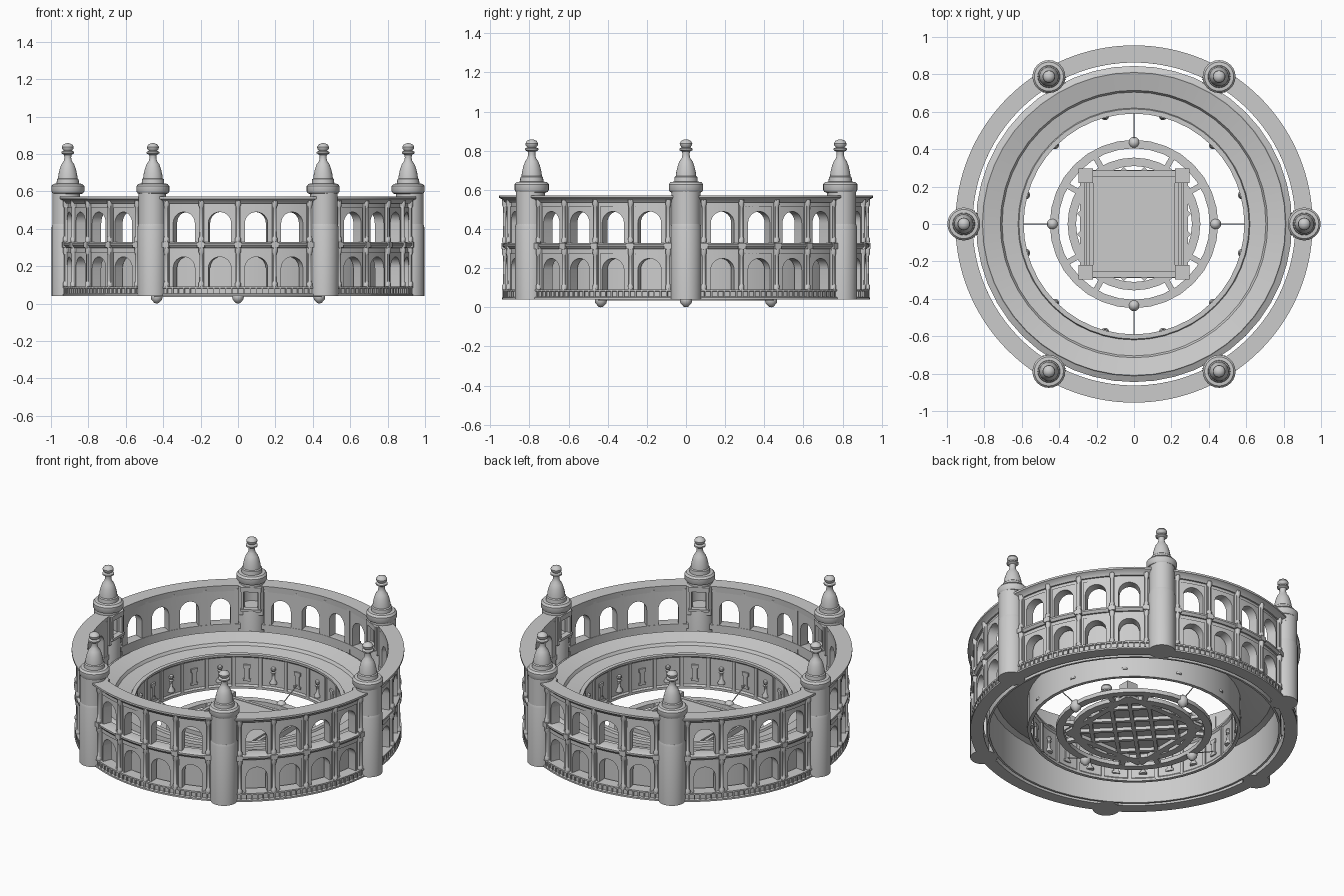
import bpy, bmesh
from math import sin, cos, pi, radians as rad
from mathutils import Matrix, Vector

if "Cube" in bpy.data.objects:
    bpy.data.objects.remove(bpy.data.objects["Cube"])


def finish(name, bm, angle=35):
    bmesh.ops.remove_doubles(bm, verts=bm.verts, dist=1e-5)
    bmesh.ops.recalc_face_normals(bm, faces=bm.faces)
    me = bpy.data.meshes.new(name)
    bm.to_mesh(me)
    bm.free()
    ob = bpy.data.objects.new(name, me)
    bpy.context.collection.objects.link(ob)
    bpy.context.view_layer.objects.active = ob
    ob.select_set(True)
    bpy.ops.object.shade_smooth_by_angle(angle=rad(angle))
    ob.select_set(False)
    return ob


def sweep(bm, prof, n=32, a0=0, a1=360, closed=True, center=(0, 0, 0)):
    """Sweep an (r, z) profile about a vertical axis, angles in degrees."""
    full = abs(a1 - a0) >= 360
    rows = []
    for i in range(n if full else n + 1):
        a = rad(a0 + (a1 - a0) * i / n)
        rows.append([bm.verts.new((center[0] + r * cos(a), center[1] + r * sin(a), center[2] + z))
                     for r, z in prof])
    m = len(prof)
    for i in range(n):
        p, q = rows[i], rows[(i + 1) % len(rows)]
        for j in range(m if closed else m - 1):
            k = (j + 1) % m
            bm.faces.new((p[j], q[j], q[k], p[k]))
    if closed and not full:
        bm.faces.new(rows[0])
        bm.faces.new(rows[-1])
    if not closed and full:
        for j in (0, -1):
            if prof[j][0] > 1e-4:
                bm.faces.new([r[j] for r in rows])


def rect(r0, r1, z0, z1):
    return [(r0, z0), (r1, z0), (r1, z1), (r0, z1)]


def box(bm, loc, size, ang=0, turn=0):
    """Box placed in a local frame that is then rotated about z by ang degrees."""
    m = (Matrix.Rotation(rad(ang), 4, 'Z') @ Matrix.Translation(loc)
         @ Matrix.Rotation(rad(turn), 4, 'Z') @ Matrix.Diagonal((*size, 1)))
    bmesh.ops.create_cube(bm, size=1, matrix=m)


def polar(r, a, z=0):
    return (r * cos(rad(a)), r * sin(rad(a)), z)


def arch_cell(bm, ac, half, hole, z0, spring, top, r0, r1):
    """One curved wall bay with a round-headed opening; half and hole in degrees."""
    rise = hole * pi / 180 * 0.9
    inner, outer = [(-hole, z0)], [(-half, z0)]
    n = 12
    for i in range(n + 1):
        t = pi - pi * i / n
        inner.append((hole * cos(t), spring + rise * sin(t)))
        if i < 3:
            outer.append((-half, spring + (top - spring) * i / 2))
        elif i > n - 3:
            outer.append((half, spring + (top - spring) * (n - i) / 2))
        else:
            outer.append((-half + 2 * half * (i - 2) / (n - 4), top))
    inner.append((hole, z0))
    outer.append((half, z0))
    V = lambda r, p: bm.verts.new(polar(r, ac + p[0], p[1]))
    loops = [[V(r, p) for p in pts] for r, pts in ((r1, outer), (r1, inner), (r0, inner), (r0, outer))]
    for a, b in zip(loops, loops[1:]):
        for i in range(len(a) - 1):
            bm.faces.new((a[i], a[i + 1], b[i + 1], b[i]))


# Six arcaded wall segments between the towers
wall, trim, plinth = bmesh.new(), bmesh.new(), bmesh.new()
BAY = 12.2
for s in range(6):
    c = 30 + 60 * s
    for k in (-1.5, -0.5, 0.5, 1.5):
        ac = c + k * BAY
        for z0, sp, top in ((0.09, 0.19, 0.30), (0.325, 0.43, 0.55)):
            arch_cell(wall, ac, BAY / 2, 3.8, z0, sp, top, 0.865, 0.915)
            # raised archivolt around the opening
            arch_cell(wall, ac, 4.6, 3.8, z0, sp, sp + 0.085, 0.91, 0.922)
    for k in range(-2, 3):
        a = c + k * BAY
        # pilasters with capitals on both storeys
        for z0, z1 in ((0.09, 0.30), (0.33, 0.55)):
            box(trim, (0.92, 0, (z0 + z1) / 2), (0.02, 0.026, z1 - z0), a)
            sweep(trim, [(0.015, z0), (0.015, z0 + 0.02), (0.009, z0 + 0.03), (0.009, z1 - 0.04),
                         (0.015, z1 - 0.025), (0.015, z1)], 10, closed=False, center=polar(0.926, a))
            box(trim, (0.868, 0, (z0 + z1) / 2), (0.01, 0.022, z1 - z0), a)
        box(trim, (0.932, 0, 0.314), (0.022, 0.04, 0.03), a)
    # string course, cornice, base
    sweep(trim, [(0.863, 0.298), (0.925, 0.298), (0.937, 0.312), (0.937, 0.322), (0.925, 0.328),
                 (0.863, 0.328)], 24, c - 26, c + 26)
    sweep(trim, [(0.865, 0.535), (0.925, 0.535), (0.935, 0.55), (0.955, 0.56), (0.955, 0.572),
                 (0.863, 0.572)], 24, c - 27, c + 27)
    sweep(plinth, [(0.865, 0.04), (0.94, 0.04), (0.94, 0.05), (0.93, 0.055), (0.93, 0.08), (0.938, 0.083),
                   (0.938, 0.092), (0.865, 0.092)], 24, c - 26, c + 26)
    for i in range(-12, 13):
        box(plinth, (0.932, 0, 0.068), (0.012, 0.008, 0.03), c + i * 2)
finish("arcade_wall", wall)
finish("wall_trim", trim)
finish("wall_plinth", plinth)

# Six towers with inward windows and turned finials
tower, finial = bmesh.new(), bmesh.new()
for s in range(6):
    a = 60 * s
    c = polar(0.918, a)
    sweep(tower, [(0.078, 0.04), (0.078, 0.41), (0.074, 0.425), (0.03, 0.425)], 32, closed=False, center=c)
    sweep(tower, rect(0.058, 0.074, 0.42, 0.60), 26, a - 140, a + 140, center=c)
    sweep(tower, rect(0.01, 0.074, 0.545, 0.60), 32, center=c)
    for sg in (-1, 1):
        box(tower, (0.865, sg * 0.058, 0.48), (0.03, 0.026, 0.18), a)
        box(tower, (0.848, sg * 0.05, 0.48), (0.012, 0.014, 0.13), a)
    box(tower, (0.855, 0, 0.555), (0.03, 0.12, 0.03), a)
    box(tower, (0.852, 0, 0.425), (0.035, 0.12, 0.015), a)
    sweep(finial, [(0.07, 0.585), (0.082, 0.59), (0.088, 0.60), (0.088, 0.628), (0.078, 0.64), (0.06, 0.642),
                   (0.058, 0.665), (0.052, 0.67), (0.05, 0.69), (0.043, 0.72), (0.034, 0.745), (0.022, 0.762),
                   (0.018, 0.78), (0.02, 0.795), (0.034, 0.803), (0.034, 0.811), (0.022, 0.817), (0.031, 0.828),
                   (0.032, 0.838), (0.025, 0.85), (0.01, 0.857), (0, 0.858)],
          24, closed=False, center=polar(0.91, a))
finish("towers", tower)
finish("tower_finials", finial)

# Seating shell, open underneath: outer wall, two sloping tiers, inner wall
seats = bmesh.new()
sweep(seats, [(0.845, 0.04), (0.845, 0.285), (0.835, 0.29), (0.815, 0.30), (0.81, 0.308), (0.715, 0.282),
              (0.705, 0.265), (0.62, 0.25), (0.615, 0.262), (0.59, 0.262), (0.59, 0.25), (0.60, 0.24),
              (0.60, 0.07), (0.592, 0.06), (0.592, 0.045), (0.612, 0.045), (0.612, 0.235), (0.70, 0.25),
              (0.80, 0.285), (0.832, 0.275), (0.832, 0.04)], 48)
finish("seating_ring", seats, 20)

# Inner wall reliefs: pilasters and alternating figures
relief = bmesh.new()
for i in range(24):
    a = 15 * i
    box(relief, (0.597, 0, 0.15), (0.012, 0.02, 0.19), a + 7.5)
    if i % 2:
        sweep(relief, [(0.022, 0.09), (0.022, 0.10), (0.009, 0.12), (0.008, 0.155), (0.015, 0.16), (0.008, 0.166),
                       (0.015, 0.178), (0.013, 0.19), (0, 0.197)], 10, closed=False, center=polar(0.597, a))
    else:
        box(relief, (0.597, 0, 0.10), (0.014, 0.045, 0.014), a)
        box(relief, (0.597, 0, 0.14), (0.014, 0.026, 0.08), a)
        box(relief, (0.597, 0, 0.185), (0.014, 0.042, 0.022), a)
finish("wall_reliefs", relief)

# Openwork floor: two rings, spokes and a diamond lattice
floor = bmesh.new()
sweep(floor, rect(0.405, 0.45, 0.035, 0.06), 32)
sweep(floor, rect(0.31, 0.355, 0.035, 0.06), 32)
for a in (30, 60, 120, 150, 210, 240, 300, 330):
    box(floor, (0.38, 0, 0.0475), (0.07, 0.03, 0.022), a)
for t in (0, 90):
    for d in (-0.27, -0.12, 0.12, 0.27):
        if abs(d) > 0.2:
            box(floor, (0, d, 0.047), (0.54, 0.035, 0.024), t)
        box(floor, (0, d * 0.9, 0.046), (0.76 - abs(d) * 1.5, 0.022, 0.02), t + 45)
    box(floor, (0, 0, 0.046), (0.76, 0.022, 0.02), t + 45)
finish("openwork_floor", floor)

# Square game board with raised rim and corner posts
board = bmesh.new()
box(board, (0, 0, 0.075), (0.53, 0.57, 0.034))
box(board, (0, 0, 0.10), (0.44, 0.47, 0.03))
for a in range(4):
    box(board, (0, 0.245, 0.103), (0.46, 0.02, 0.03), 90 * a)
    box(board, (0.258, 0.258, 0.09), (0.075, 0.075, 0.08), 90 * a)
finish("game_board", board)

# Four knobs tied to the inner wall by thin chains
knobs, chains = bmesh.new(), bmesh.new()
for a in range(0, 360, 90):
    sweep(knobs, [(0, 0), (0.012, 0.003), (0.02, 0.012), (0.029, 0.022), (0.031, 0.034), (0.031, 0.05),
                  (0.024, 0.066), (0.012, 0.076), (0, 0.078)], 16, closed=False, center=polar(0.435, a))
    p, q = Vector(polar(0.46, a, 0.06)), Vector(polar(0.597, a, 0.12))
    d = q - p
    m = Matrix.Translation((p + q) / 2) @ d.to_track_quat('Z', 'Y').to_matrix().to_4x4()
    bmesh.ops.create_cone(chains, cap_ends=True, segments=6, radius1=0.003, radius2=0.003,
                          depth=d.length, matrix=m)
finish("floor_knobs", knobs)
finish("knob_chains", chains)
